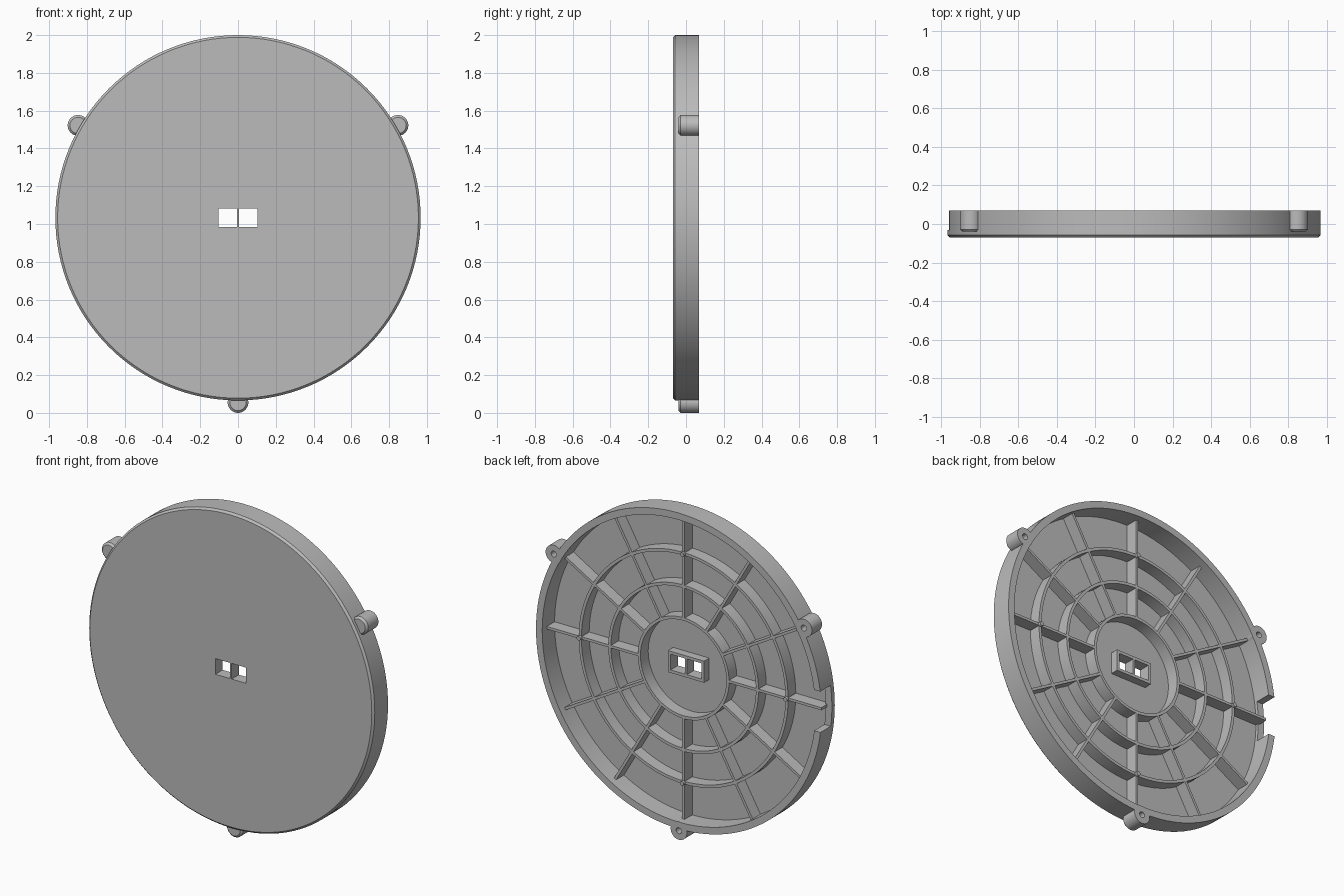
import bpy, bmesh
from math import cos, sin, pi, radians
from mathutils import Matrix, Vector

cube = bpy.data.objects.get("Cube")
if cube:
    bpy.data.objects.remove(cube)

CENTRE = Vector((0, 0, 1.033))
R, R_IN = 0.967, 0.925          # outer and inner rim radius
BACK, FRONT = 0.07, -0.07       # depth limits
FLOOR, RIB_TOP = -0.05, 0.025   # plate inside face, rib height
RINGS = (0.30, 0.50, 0.70)

grey = bpy.data.materials.new("light_grey_plastic")
grey.use_nodes = True
COLOUR = (0.5, 0.5, 0.5, 1)
grey.diffuse_color = COLOUR
grey.node_tree.nodes["Principled BSDF"].inputs["Base Color"].default_value = COLOUR


def finish(bm, name, location=CENTRE):
    bmesh.ops.remove_doubles(bm, verts=bm.verts, dist=1e-5)
    bmesh.ops.recalc_face_normals(bm, faces=bm.faces)
    mesh = bpy.data.meshes.new(name)
    bm.to_mesh(mesh)
    bm.free()
    mesh.materials.append(grey)
    obj = bpy.data.objects.new(name, mesh)
    obj.location = location
    bpy.context.collection.objects.link(obj)
    return obj


def lathe(name, profile, steps=128, location=CENTRE):
    """Spin a closed (radius, depth) profile around the y axis."""
    bm = bmesh.new()
    verts = [bm.verts.new((r, y, 0)) for r, y in profile]
    edges = [bm.edges.new((a, b)) for a, b in zip(verts, verts[1:])]
    if profile[0][0] > 0:
        edges.append(bm.edges.new((verts[-1], verts[0])))
    bmesh.ops.spin(bm, geom=verts + edges, cent=(0, 0, 0), axis=(0, 1, 0),
                   angle=2 * pi, steps=steps, use_merge=True)
    return finish(bm, name, location)


def box(name, x, y, z, turn=0):
    """Box from (min, max) ranges, turned about the disc axis."""
    bm = bmesh.new()
    bmesh.ops.create_cube(bm, size=1)
    for v in bm.verts:
        v.co = [lo + (c + 0.5) * (hi - lo) for c, (lo, hi) in zip(v.co, (x, y, z))]
    bm.transform(Matrix.Rotation(-turn, 4, 'Y'))
    return finish(bm, name)


def cut(target, cutter):
    mod = target.modifiers.new("cut", 'BOOLEAN')
    mod.operation, mod.solver, mod.object = 'DIFFERENCE', 'EXACT', cutter
    bpy.context.view_layer.objects.active = target
    bpy.ops.object.modifier_apply(modifier=mod.name)
    bpy.data.objects.remove(cutter)


def smooth(obj):
    bpy.ops.object.select_all(action='DESELECT')
    obj.select_set(True)
    bpy.context.view_layer.objects.active = obj
    bpy.ops.object.shade_smooth_by_angle(angle=radians(30))


# Dish: flat front plate with chamfered edge and a deep rim
dish = lathe("dish", [(0, FRONT), (R - 0.012, FRONT), (R, FRONT + 0.012), (R, BACK),
                      (R_IN, BACK), (R_IN, FLOOR), (0, FLOOR)])
# Cable notch in the rim
cut(dish, box("notch_cutter", (-1.1, -0.9), (-0.03, 0.2), (-0.12, 0.13)))

# Raised frame around the two centre slots
frame = box("slot_frame", (-0.122, 0.122), (FLOOR - 0.005, 0), (-0.066, 0.066))
for part in (dish, frame):
    for lo, hi in ((-0.104, -0.006), (0.006, 0.104)):
        cut(part, box("slot_cutter", (lo, hi), (-0.2, 0.2), (-0.048, 0.048)))
smooth(dish)

# Circular ribs
for i, r in enumerate(RINGS):
    w = 0.009
    ring = lathe(f"ring_rib_{i + 1}", [(r - w, FLOOR - 0.005), (r + w, FLOOR - 0.005),
                                       (r + w, RIB_TOP), (r - w, RIB_TOP)], 96)
    smooth(ring)

# Radial ribs
for i in range(12):
    box(f"spoke_rib_{i + 1}", (RINGS[0], R_IN + 0.01), (FLOOR - 0.005, RIB_TOP),
        (-0.008, 0.008), i * pi / 6)

# Small locating pegs where the main spokes cross the outer ring
for i in range(4):
    a = i * pi / 2
    spot = CENTRE + Vector((cos(a), 0, sin(a))) * RINGS[2]
    smooth(lathe(f"peg_{i + 1}", [(0, FLOOR), (0.013, FLOOR), (0.013, 0.04), (0, 0.04)],
                 16, spot))

# Screw lugs with blind holes
for i, deg in enumerate((30, 150, 270)):
    a = radians(deg)
    spot = CENTRE + Vector((cos(a), 0, sin(a))) * 0.978
    r, y = 0.055, -0.04
    lug = lathe(f"screw_lug_{i + 1}",
                [(0, y), (r - 0.012, y), (r, y + 0.012), (r, BACK), (0.018, BACK),
                 (0.018, -0.01), (0, -0.01)], 32, spot)
    smooth(lug)
    # Clear the rim where the screw hole passes
    cut(dish, lathe("hole_cutter", [(0, -0.01), (0.018, -0.01), (0.018, 0.2), (0, 0.2)],
                    32, spot))
smooth(dish)
